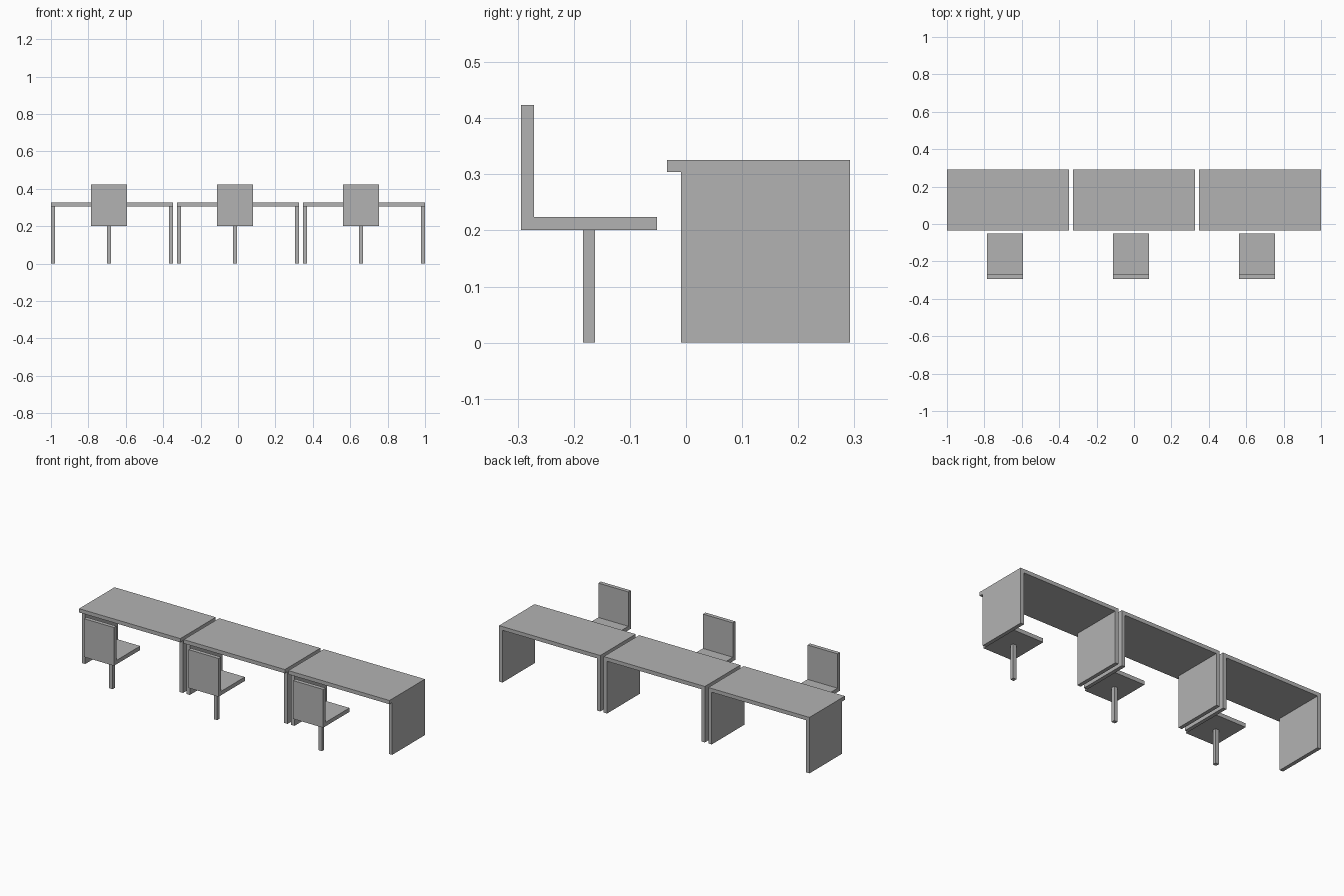
import bpy
import bmesh
from mathutils import Vector

cube = bpy.data.objects.get("Cube")
if cube:
    bpy.data.objects.remove(cube, do_unlink=True)

GREY = (0.45, 0.45, 0.45, 1)
grey = bpy.data.materials.new("plain grey")
grey.use_nodes = True
grey.diffuse_color = GREY
grey.node_tree.nodes["Principled BSDF"].inputs["Base Color"].default_value = GREY

THICK = 0.022          # board thickness
DESK_WIDTH = 0.652
SPACING = 0.674        # distance between desk centres
CHAIR_SHIFT = -0.016   # chairs sit slightly off the desk centres
CHAIR_WIDTH = 0.193
PANEL_TOP = 0.304


def extrude_profile(name, profile, x, width):
    """Extrude a (y, z) outline along x, centred on x."""
    bm = bmesh.new()
    face = bm.faces.new([bm.verts.new((x - width / 2, y, z)) for y, z in profile])
    result = bmesh.ops.extrude_face_region(bm, geom=[face])
    moved = [v for v in result["geom"] if isinstance(v, bmesh.types.BMVert)]
    bmesh.ops.translate(bm, verts=moved, vec=Vector((width, 0, 0)))
    bmesh.ops.recalc_face_normals(bm, faces=bm.faces)
    mesh = bpy.data.meshes.new(name)
    bm.to_mesh(mesh)
    bm.free()
    mesh.materials.append(grey)
    obj = bpy.data.objects.new(name, mesh)
    bpy.context.collection.objects.link(obj)
    return obj


def rect(y0, y1, z0, z1):
    return [(y0, z0), (y1, z0), (y1, z1), (y0, z1)]


# L-shaped outline of the seat and its backrest
SEAT = [(-0.294, 0.201), (-0.052, 0.201), (-0.052, 0.224),
        (-0.271, 0.224), (-0.271, 0.424), (-0.294, 0.424)]

for label, i in (("right", -1), ("middle", 0), ("left", 1)):
    x = i * SPACING

    # Desk: overhanging top on two side panels
    extrude_profile(f"{label}_desk_top", rect(-0.034, 0.292, PANEL_TOP, 0.326), x, DESK_WIDTH)
    for side, s in (("right", -1), ("left", 1)):
        extrude_profile(f"{label}_desk_{side}_panel", rect(-0.009, 0.292, 0, PANEL_TOP),
                        x + s * (DESK_WIDTH - THICK) / 2, THICK)

    # Chair: seat with backrest on a single square post
    cx = x + CHAIR_SHIFT
    extrude_profile(f"{label}_chair_seat", SEAT, cx, CHAIR_WIDTH)
    extrude_profile(f"{label}_chair_post", rect(-0.184, -0.162, 0, 0.201), cx, THICK)
